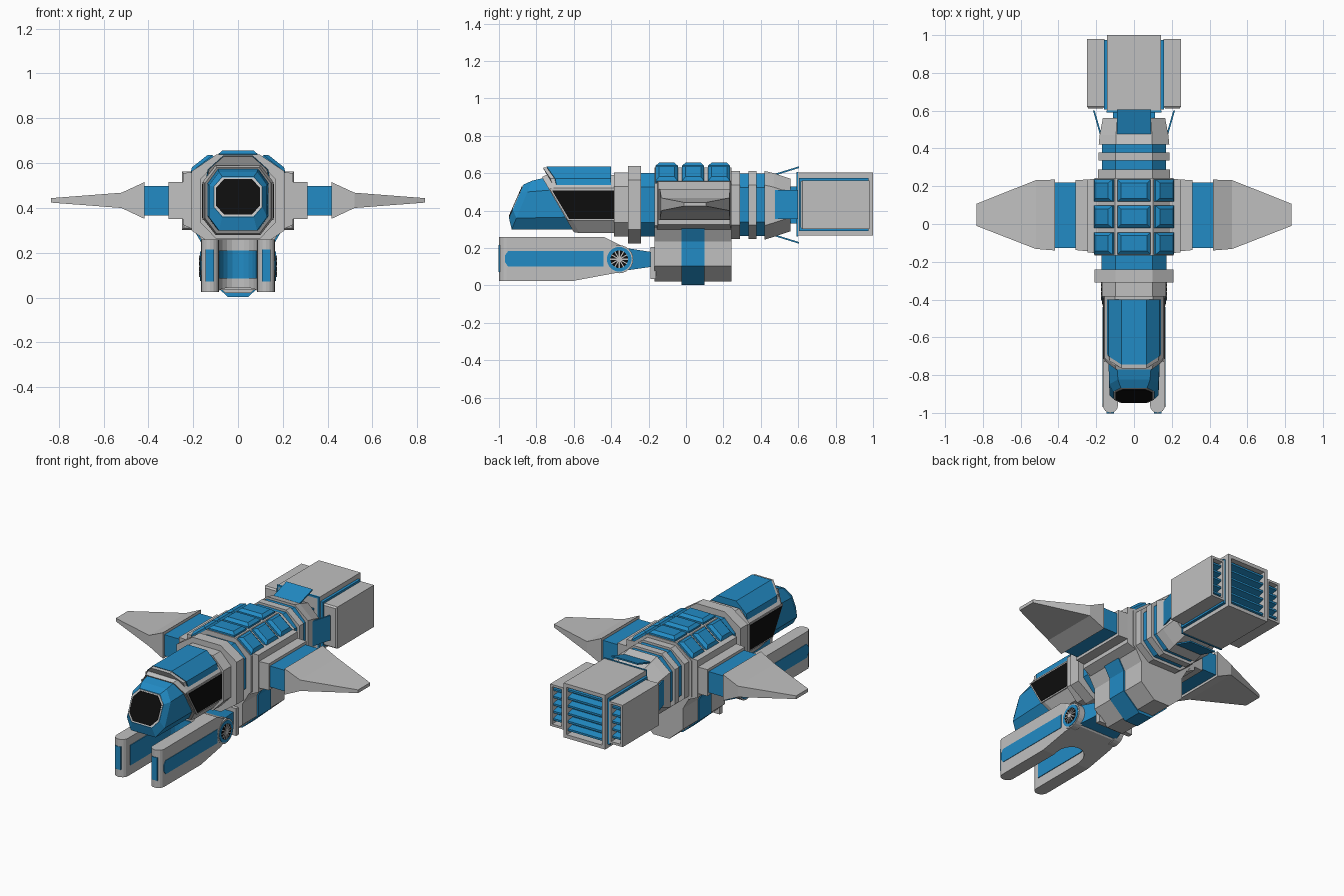
import bpy, bmesh, math
from mathutils import Matrix, Vector

if "Cube" in bpy.data.objects:
    bpy.data.objects.remove(bpy.data.objects["Cube"])


def mat(name, col):
    m = bpy.data.materials.new(name)
    m.diffuse_color = (*col, 1)
    m.use_nodes = True
    m.node_tree.nodes["Principled BSDF"].inputs["Base Color"].default_value = m.diffuse_color
    return m


GREY = mat("hull_grey", (0.53, 0.53, 0.53))
BLUE = mat("panel_blue", (0.016, 0.26, 0.56))
BLACK = mat("window_black", (0.004, 0.004, 0.004))


def finish(bm, name, m):
    bmesh.ops.recalc_face_normals(bm, faces=bm.faces)
    me = bpy.data.meshes.new(name)
    bm.to_mesh(me)
    bm.free()
    me.materials.append(m)
    ob = bpy.data.objects.new(name, me)
    bpy.context.collection.objects.link(ob)
    return ob


def loft(name, rings, m):
    """Skin a list of equal-length rings and cap both ends."""
    bm = bmesh.new()
    vs = [[bm.verts.new(p) for p in r] for r in rings]
    n = len(rings[0])
    for a, b in zip(vs, vs[1:]):
        for i in range(n):
            bm.faces.new((a[i], a[(i + 1) % n], b[(i + 1) % n], b[i]))
    bm.faces.new(vs[0])
    bm.faces.new(vs[-1])
    return finish(bm, name, m)


def box(name, x0, x1, y0, y1, z0, z1, m):
    ring = lambda z: [(x0, y0, z), (x1, y0, z), (x1, y1, z), (x0, y1, z)]
    return loft(name, [ring(z0), ring(z1)], m)


def octagon(w, z0, z1, fx, fz, y):
    """Chamfered section; y is a number or a function of z (slanted cut)."""
    f = y if callable(y) else (lambda z: y)
    p = [(-fx, z0), (fx, z0), (w, z0 + fz), (w, z1 - fz),
         (fx, z1), (-fx, z1), (-w, z1 - fz), (-w, z0 + fz)]
    return [(x, f(z), z) for x, z in p]


def tile(name, M, w, l, h, b, m):
    """Raised panel with sloping borders."""
    r = lambda a, c, z: [M @ Vector(p) for p in ((-a, -c, z), (a, -c, z), (a, c, z), (-a, c, z))]
    return loft(name, [r(w, l, -0.01), r(w, l, h * 0.45), r(w - b, l - b, h)], m)


# ---- cockpit: blue nose, framed windows, roof
slant = lambda z: -0.76 + (0.575 - z) * 0.58
face = lambda z: -0.942 + (z - 0.37) * 0.44
chin = lambda z: -0.932 + (z - 0.30) * 0.42
loft("nose", [octagon(0.108, 0.36, 0.54, 0.07, 0.045, face),
              octagon(0.13, 0.30, 0.56, 0.085, 0.06, chin),
              octagon(0.137, 0.30, 0.575, 0.09, 0.065, slant)], BLUE)
for nm, w, z0, z1, d, m in (("nose_window_frame", 0.106, 0.363, 0.537, 0.003, GREY),
                            ("nose_window", 0.098, 0.37, 0.53, 0.006, BLACK)):
    loft(nm, [octagon(w, z0, z1, w - 0.037, 0.04, lambda z, k=k: face(z) - k) for k in (-0.003, d)], m)
loft("cockpit_body", [octagon(0.148, 0.285, 0.58, 0.095, 0.07, lambda z: slant(z) - 0.008),
                      octagon(0.155, 0.28, 0.59, 0.1, 0.07, lambda z: slant(z) + 0.02),
                      octagon(0.155, 0.28, 0.59, 0.1, 0.07, -0.37)], GREY)
for s in (1, -1):
    for nm, x, g, m in (("side_window_frame", 0.158, 0.009, GREY), ("side_window", 0.161, 0, BLACK)):
        pts = [(-0.716 - 1.6 * g, 0.508 + g), (-0.385 + g, 0.508 + g),
               (-0.385 + g, 0.355 - g), (-0.625 - 0.6 * g, 0.355 - g)]
        loft(nm, [[(s * k, y, z) for y, z in pts] for k in (0.152, x)], m)


def roof(y0, y1, y2, g):
    return [(-0.143 - g, y2, 0.53), (-0.135 - g, y1, 0.572), (-0.065, y0, 0.635 + g),
            (0.065, y0, 0.635 + g), (0.135 + g, y1, 0.572), (0.143 + g, y2, 0.53)]


loft("cockpit_roof", [roof(-0.745, -0.70, -0.69, 0), roof(-0.40, -0.40, -0.40, 0)], BLUE)
loft("roof_rim", [roof(-0.765, -0.725, -0.71, -0.006), roof(-0.74, -0.69, -0.68, -0.004)], GREY)

# ---- fuselage collars, front to back
bands = [("front_collar", -0.385, -0.31, 0.17, 0.262, 0.603, GREY),
         ("front_ring", -0.31, -0.24, 0.208, 0.225, 0.638, GREY),
         ("neck_band", -0.24, -0.16, 0.172, 0.262, 0.60, BLUE),
         ("rear_ring", 0.24, 0.288, 0.19, 0.247, 0.612, GREY),
         ("rear_band_a", 0.288, 0.335, 0.17, 0.265, 0.598, BLUE),
         ("rear_ring_b", 0.335, 0.378, 0.188, 0.247, 0.612, GREY),
         ("rear_band_b", 0.378, 0.42, 0.17, 0.265, 0.598, BLUE)]
for nm, y0, y1, w, z0, z1, m in bands:
    loft(nm, [octagon(w, z0, z1, 0.097, 0.075, y) for y in (y0, y1)], m)
loft("main_body", [octagon(0.208, 0.235, 0.63, 0.1, 0.085, y) for y in (-0.168, 0.243)], GREY)
loft("tail_taper", [octagon(0.187, 0.245, 0.612, 0.095, 0.075, 0.42),
                    octagon(0.182, 0.26, 0.60, 0.095, 0.075, 0.47),
                    octagon(0.165, 0.29, 0.57, 0.09, 0.075, 0.56)], GREY)
box("tail_neck", -0.11, 0.11, 0.54, 0.62, 0.33, 0.53, BLUE)

# ---- three by three roof tiles
ang = math.atan2(0.085, 0.108)
for y in (-0.103, 0.038, 0.177):
    tile("roof_tile", Matrix.Translation((0, y, 0.628)), 0.088, 0.059, 0.028, 0.018, BLUE)
    for s in (1, -1):
        M = Matrix.Translation((s * 0.155, y, 0.588)) @ Matrix.Rotation(s * ang, 4, 'Y')
        tile("shoulder_tile", M, 0.062, 0.059, 0.026, 0.018, BLUE)

# ---- belly pod with blue band
belly = [(0.208, 0.335), (0.15, 0.235), (0.15, 0.105), (0.055, 0.02)]


def belly_ring(y, g):
    half = [(x + g, z - (g if i == 3 else 0)) for i, (x, z) in enumerate(belly)]
    if g:
        half[3] = (0.045, 0.003)
    return [(x, y, z) for x, z in half] + [(-x, y, z) for x, z in reversed(half)]


loft("belly_pod", [belly_ring(y, 0) for y in (-0.168, 0.243)], GREY)
loft("belly_band", [belly_ring(y, 0.008) for y in (-0.025, 0.098)], BLUE)
box("belly_front_plate", -0.12, 0.12, -0.19, -0.16, 0.035, 0.205, GREY)

# ---- wings
for s in (1, -1):
    rect = lambda x, y0, y1, z0, z1: [(s * x, y0, z0), (s * x, y1, z0), (s * x, y1, z1), (s * x, y0, z1)]
    loft("wing_mount", [rect(0.19, -0.155, 0.24, 0.30, 0.56), rect(0.246, -0.15, 0.236, 0.325, 0.556)], GREY)
    loft("wing_root", [rect(0.24, -0.145, 0.236, 0.35, 0.515), rect(0.31, -0.138, 0.232, 0.35, 0.515)], GREY)
    loft("wing_joint", [rect(x, -0.128, 0.22, 0.367, 0.498) for x in (0.3, 0.43)], BLUE)
    loft("wing_blade", [rect(0.418, -0.14, 0.235, 0.352, 0.515), rect(0.52, -0.132, 0.232, 0.4, 0.468),
                        rect(0.834, -0.01, 0.107, 0.424, 0.444)], GREY)

# ---- tail flaps on four sides
for s in (1, -1):
    zc = 0.43
    loft("flap", [[(x, y, zc + s * (h + t)) for x, t in ((-0.09, 0), (0.09, 0), (0.09, 0.009), (-0.09, 0.009))]
                  for y, h in ((0.475, 0.158), (0.605, 0.198))], BLUE)
    loft("side_flap", [[(s * (h + t), y, z) for z, t in ((0.355, 0), (0.51, 0), (0.51, 0.009), (0.355, 0.009))]
                       for y, h in ((0.475, 0.172), (0.6, 0.208))], BLUE)


# ---- engine block: hollow housings with slatted rear grilles
def housing(name, x0, x1, y0, y1, z0, z1, t, slats):
    r = lambda y, g: [(x0 + g, y, z0 + g), (x1 - g, y, z0 + g), (x1 - g, y, z1 - g), (x0 + g, y, z1 - g)]
    loft(name, [r(y0, 0.008), r(y0 + 0.01, 0), r(y1, 0), r(y1, t), r(y1 - 0.06, t)], GREY)
    box(name + "_grille_back", x0 + t, x1 - t, y1 - 0.06, y1 - 0.055, z0 + t, z1 - t, BLUE)
    step = (z1 - z0 - 2 * t) / slats
    for i in range(slats):
        z = z0 + t + step * (i + 0.5)
        sec = [(y1 - 0.055, z - 0.3 * step), (y1 - 0.012, z - 0.1 * step),
               (y1 - 0.012, z + 0.15 * step), (y1 - 0.055, z + 0.35 * step)]
        loft(name + "_slat", [[(x, y, zz) for y, zz in sec] for x in (x0 + t, x1 - t)], BLUE)


housing("engine_core", -0.143, 0.143, 0.59, 1.0, 0.266, 0.604, 0.022, 6)
box("engine_front_edge", -0.146, 0.146, 0.59, 0.6, 0.263, 0.607, BLUE)
for s in (1, -1):
    a, b = sorted((s * 0.157, s * 0.25))
    housing("engine_side", a, b, 0.612, 0.98, 0.302, 0.562, 0.014, 5)
    a, b = sorted((s * 0.14, s * 0.16))
    box("engine_spacer", a, b, 0.605, 0.975, 0.29, 0.575, BLUE)

# ---- forked front arms: side profile intersected with a U-shaped plan
side = [(-1.05, 0.025), (-0.6, 0.025), (-0.33, 0.075), (-0.295, 0.11), (-0.295, 0.175),
        (-0.32, 0.2), (-0.44, 0.26), (-1.05, 0.26)]
fork = loft("fork_arms", [[(x, y, z) for y, z in side] for x in (-0.3, 0.3)], GREY)


def arc(cx, cy, r, a0, a1, n):
    return [(cx + r * math.cos(math.radians(a0 + (a1 - a0) * i / n)),
             cy + r * math.sin(math.radians(a0 + (a1 - a0) * i / n))) for i in range(n + 1)]


slot = arc(0, -0.57, 0.085, 0, 180, 10)
plan = ([(0.13, -0.27), (0.165, -0.40)] + arc(0.125, -0.96, 0.04, 0, -180, 8) + slot
        + arc(-0.125, -0.96, 0.04, 0, -180, 8) + [(-0.165, -0.40), (-0.13, -0.27)])
cutter = loft("fork_plan_cutter", [[(x, y, z) for x, y in plan] for z in (-0.05, 0.35)], GREY)
cutter.hide_render = True
mod = fork.modifiers.new("plan", 'BOOLEAN')
mod.operation, mod.solver, mod.object = 'INTERSECT', 'EXACT', cutter
bpy.context.view_layer.objects.active = fork
bpy.ops.object.modifier_apply(modifier=mod.name)
bpy.data.objects.remove(cutter)

# blue lining of the slot
path = [(0.085, -0.94)] + slot + [(-0.085, -0.94)]
inner = [(x * 0.95, y - (0.005 if y > -0.57 else 0)) for x, y in path]
lining = path + inner[::-1]
loft("fork_lining", [[(x, y, z) for x, y in lining] for z in (0.085, 0.21)], BLUE)
loft("fork_link", [[(x * w, y, z) for x, z in ((-1, z0), (1, z0), (1, z1), (-1, z1))]
                   for y, w, z0, z1 in ((-0.32, 0.135, 0.08, 0.2), (-0.18, 0.1, 0.1, 0.178))], BLUE)

# ---- arm panels and spoked wheels
for s in (1, -1):
    pts = [(-0.968, 0.125), (-0.95, 0.1), (-0.44, 0.1), (-0.44, 0.185), (-0.95, 0.185), (-0.968, 0.16)]
    loft("arm_panel", [[(s * x, y, z) for y, z in pts] for x in (0.16, 0.168)], BLUE)
    a, b = sorted((s * 0.107, s * 0.145))
    box("arm_tip_strip", a, b, -1.002, -0.985, 0.072, 0.215, BLUE)
    for nm, r, x, m in (("wheel_rim", 0.075, 0.166, GREY), ("wheel_ring", 0.066, 0.169, BLUE),
                        ("wheel_well", 0.047, 0.171, BLACK), ("wheel_hub", 0.012, 0.175, GREY)):
        loft(nm, [[(s * k, y, z) for y, z in arc(-0.357, 0.14, r, 0, 345, 23)] for k in (0.12, x)], m)
    for i in range(12):
        M = Matrix.Translation((s * 0.172, -0.357, 0.14)) @ Matrix.Rotation(math.radians(30 * i), 4, 'X')
        sp = box("wheel_spoke", -0.002, 0.002, 0.01, 0.048, -0.003, 0.003, GREY)
        sp.data.transform(M)
